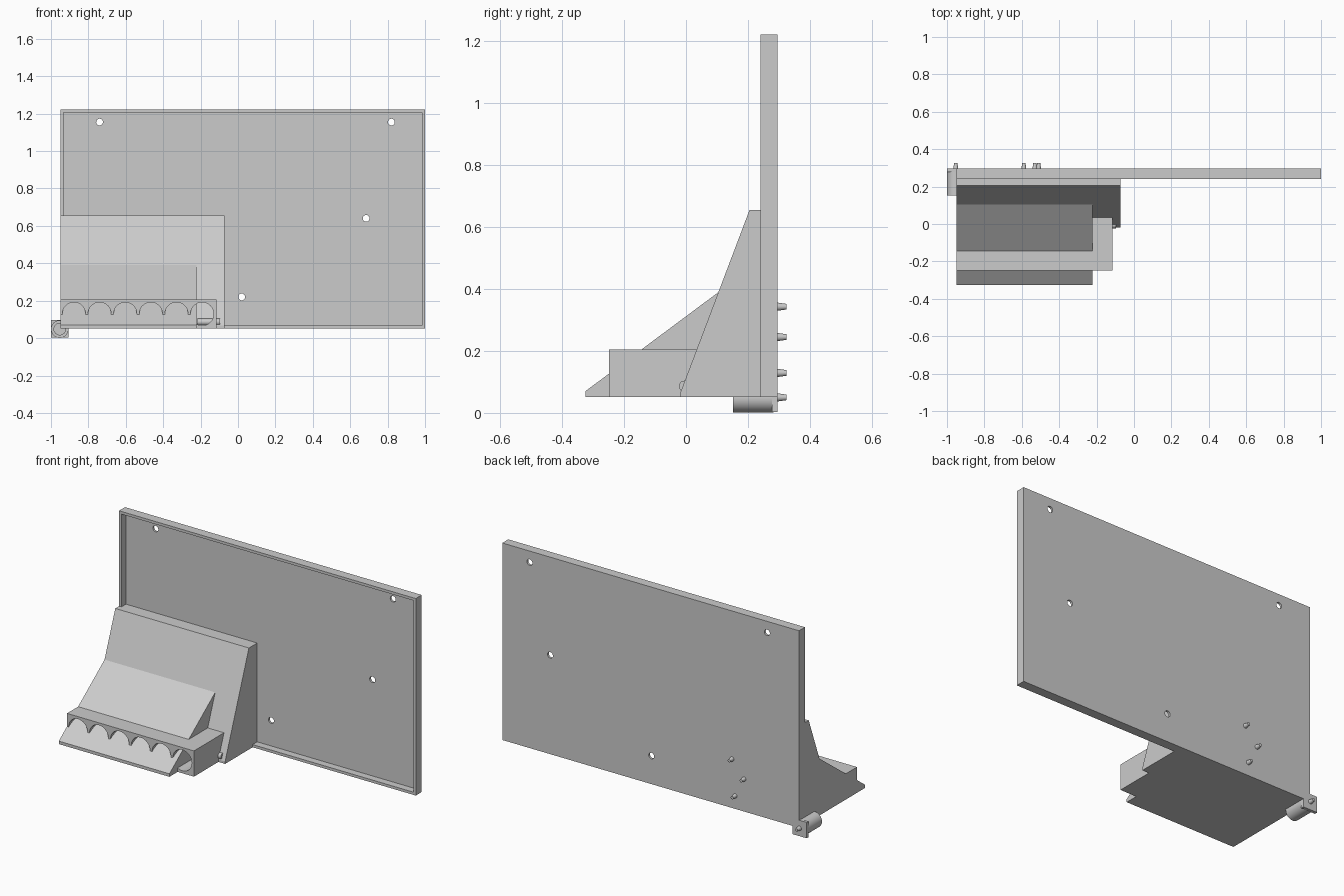
import bpy, bmesh, math

if "Cube" in bpy.data.objects:
    bpy.data.objects.remove(bpy.data.objects["Cube"])


def finish(name, bm):
    bmesh.ops.recalc_face_normals(bm, faces=bm.faces)
    me = bpy.data.meshes.new(name)
    bm.to_mesh(me)
    bm.free()
    ob = bpy.data.objects.new(name, me)
    bpy.context.scene.collection.objects.link(ob)
    return ob


def prism(name, profile, x0, x1):
    """Extrude a (y, z) side profile along x."""
    bm = bmesh.new()
    face = bm.faces.new([bm.verts.new((x0, y, z)) for y, z in profile])
    res = bmesh.ops.extrude_face_region(bm, geom=[face])
    verts = [v for v in res["geom"] if isinstance(v, bmesh.types.BMVert)]
    bmesh.ops.translate(bm, verts=verts, vec=(x1 - x0, 0, 0))
    return finish(name, bm)


def box(name, x0, x1, y0, y1, z0, z1):
    return prism(name, [(y0, z0), (y1, z0), (y1, z1), (y0, z1)], x0, x1)


def rod(name, x, z, y0, y1, r0, r1=None, sides=32):
    """Cylinder or cone along y."""
    bm = bmesh.new()
    bmesh.ops.create_cone(bm, cap_ends=True, segments=sides, radius1=r0,
                          radius2=r0 if r1 is None else r1, depth=y1 - y0)
    ob = finish(name, bm)
    ob.rotation_euler = (-math.pi / 2, 0, 0)
    ob.location = (x, (y0 + y1) / 2, z)
    smooth(ob)
    return ob


def smooth(ob):
    bpy.ops.object.select_all(action='DESELECT')
    bpy.context.view_layer.objects.active = ob
    ob.select_set(True)
    bpy.ops.object.shade_smooth_by_angle(angle=math.radians(30))


def cut(target, cutters):
    bpy.context.view_layer.objects.active = target
    for c in cutters:
        c.hide_render = True
        m = target.modifiers.new("cut", 'BOOLEAN')
        m.operation, m.solver, m.object = 'DIFFERENCE', 'EXACT', c
        bpy.ops.object.modifier_apply(modifier=m.name)
        bpy.data.objects.remove(c)


# wall panel: shallow tray with four screw holes
panel = box("wall_panel", -0.95, 1.0, 0.24, 0.296, 0.052, 1.222)
holes = [(-0.74, 1.155), (0.82, 1.155), (0.685, 0.64), (0.02, 0.22)]
cut(panel, [box("recess", -0.934, 0.984, 0.2, 0.283, 0.068, 1.206)]
    + [rod("hole", x, z, 0.2, 0.4, 0.018) for x, z in holes])

# steep wedge against the panel
prism("back_wedge", [(0.284, 0.052), (-0.018, 0.052), (-0.018, 0.066),
                     (0.205, 0.655), (0.284, 0.655)], -0.95, -0.072)

# long ramp that shows through the arches
prism("ramp", [(0.15, 0.052), (-0.325, 0.052), (-0.325, 0.07),
               (0.105, 0.39), (0.15, 0.39)], -0.95, -0.223)

# front block pierced by a row of round holes
block = box("arched_block", -0.95, -0.116, -0.248, 0.04, 0.052, 0.205)
cut(block, [rod("arch", -0.877 + i * 0.137, 0.129, -0.3, 0.1, 0.062)
            for i in range(6)])

# axle poking out of the block's side
axle = rod("axle", 0, 0, -0.06, 0.06, 0.018)
axle.rotation_euler = (0, math.pi / 2, 0)
axle.location = (-0.157, -0.005, 0.086)

# corner hinge: square flange and hollow barrel
flange = box("hinge_flange", -1.0, -0.906, 0.278, 0.296, 0.003, 0.097)
barrel = rod("hinge_barrel", -0.953, 0.048, 0.152, 0.282, 0.047)
cut(barrel, [rod("bore", -0.953, 0.048, 0.1, 0.275, 0.031)])
smooth(barrel)

# tapered pegs on the back
for x, z in [(-0.953, 0.05), (-0.53, 0.129), (-0.589, 0.245), (-0.51, 0.343)]:
    rod("back_peg", x, z, 0.29, 0.325, 0.014, 0.009, 20)
